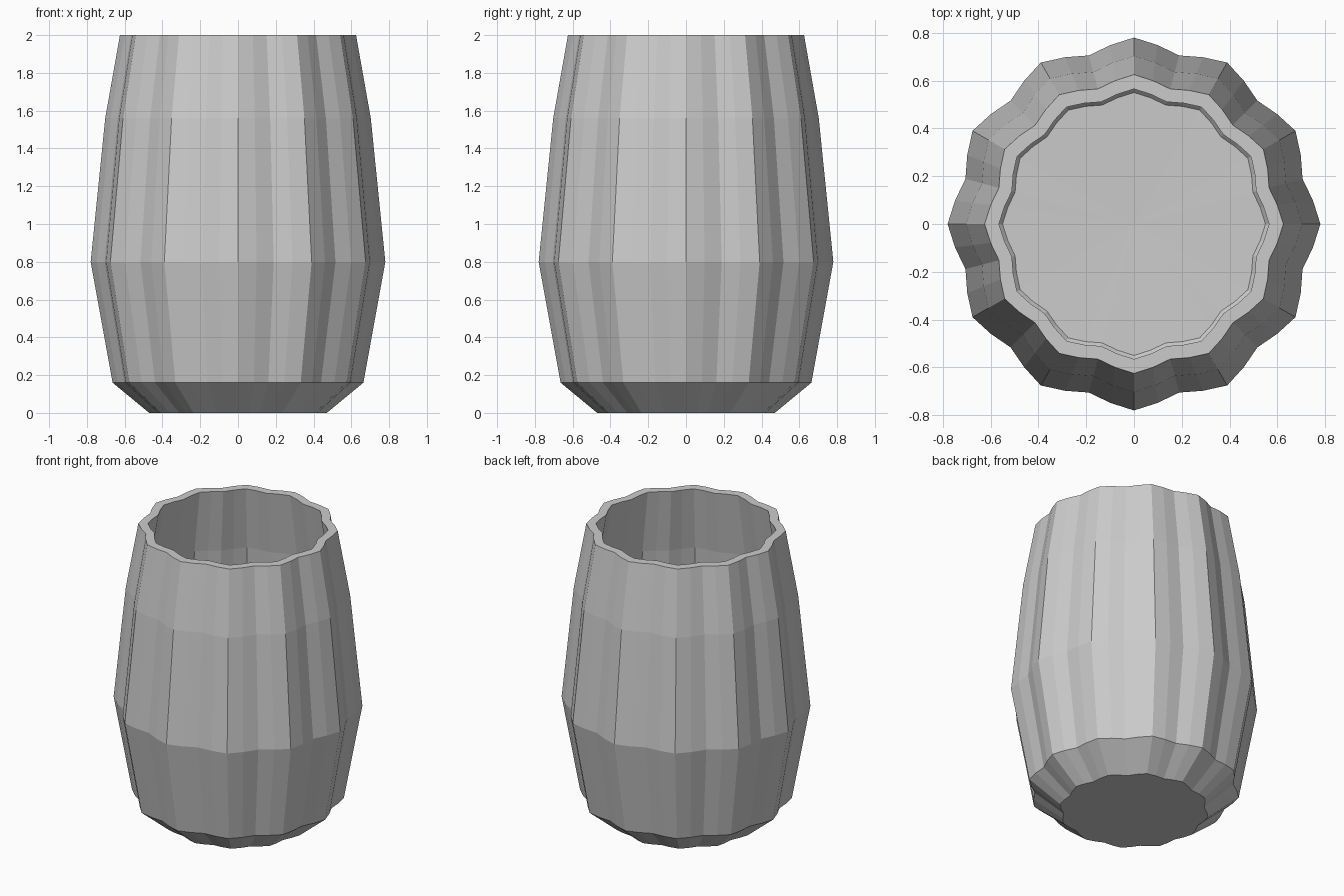
import bpy, bmesh
from math import cos, sin, pi

if "Cube" in bpy.data.objects:
    bpy.data.objects.remove(bpy.data.objects["Cube"])

SEGMENTS = 48      # four facets per lobe
LOBES = 12

# Profile as (ridge radius, z): outer wall, rim, then inner wall down to the floor
profile = [(0.47, 0), (0.664, 0.16), (0.78, 0.8), (0.703, 1.56), (0.625, 2.0),
           (0.565, 2.0), (0.643, 1.56), (0.718, 0.8), (0.605, 0.18), (0.55, 0.12)]


def fluted_ring(bm, radius, z):
    ring = []
    for i in range(SEGMENTS):
        a = 2 * pi * i / SEGMENTS
        r = radius * (1 - 0.032 * (1 - cos(LOBES * a)))
        ring.append(bm.verts.new((r * cos(a), r * sin(a), z)))
    return ring


# Fluted vase body
bm = bmesh.new()
rings = [fluted_ring(bm, r, z) for r, z in profile]
for low, high in zip(rings, rings[1:]):
    for i in range(SEGMENTS):
        j = (i + 1) % SEGMENTS
        bm.faces.new((low[i], low[j], high[j], high[i]))

# Flat underside and slightly dished inner floor
bm.faces.new(rings[0][::-1])
centre = bm.verts.new((0, 0, 0.11))
for i in range(SEGMENTS):
    bm.faces.new((rings[-1][i], rings[-1][(i + 1) % SEGMENTS], centre))

bmesh.ops.recalc_face_normals(bm, faces=bm.faces[:])
mesh = bpy.data.meshes.new("fluted_vase")
bm.to_mesh(mesh)
bm.free()
vase = bpy.data.objects.new("fluted_vase", mesh)
bpy.context.collection.objects.link(vase)
